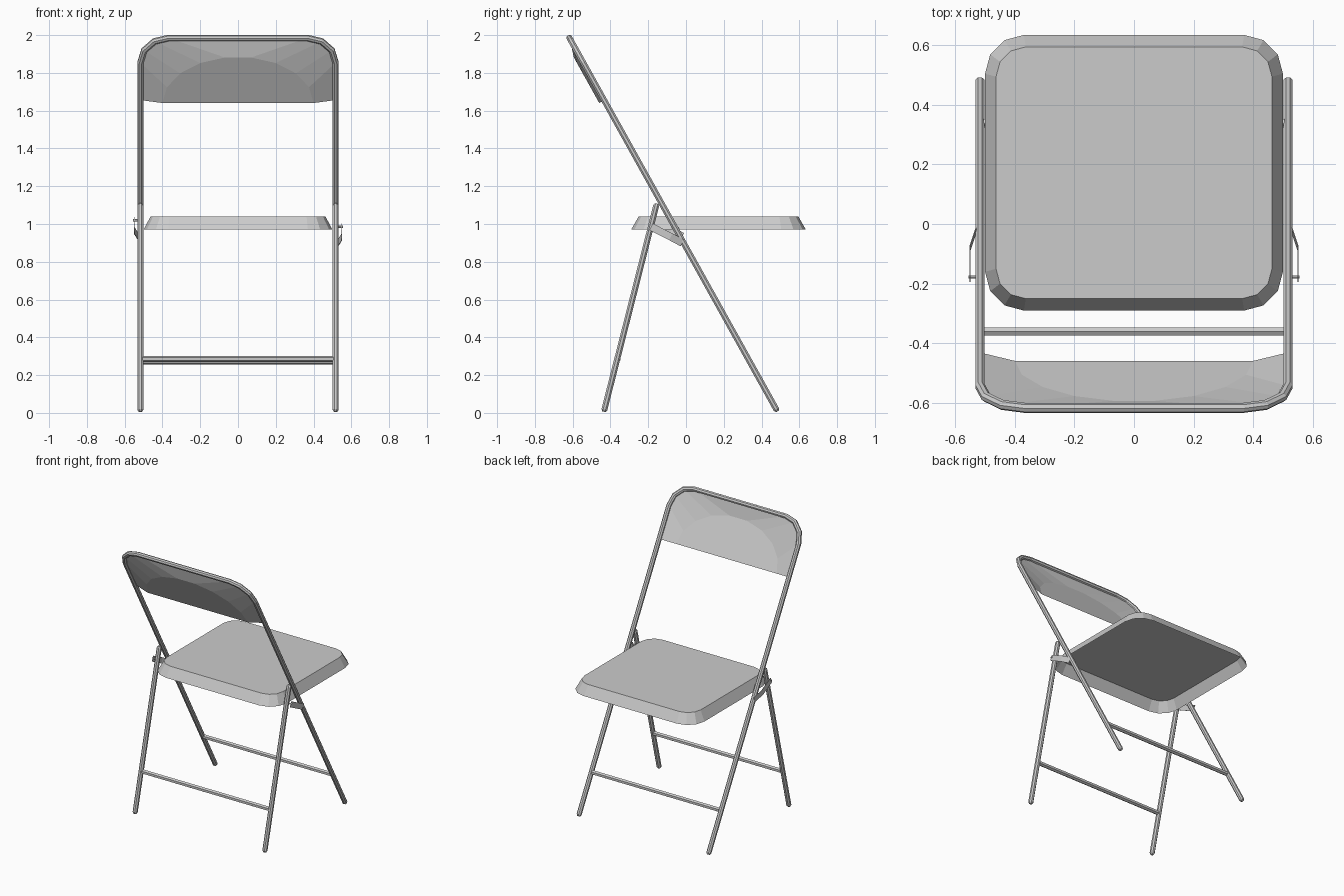
import bpy, bmesh
from math import sin, cos, pi, radians
from mathutils import Vector as V

if "Cube" in bpy.data.objects:
    bpy.data.objects.remove(bpy.data.objects["Cube"])


def finish(name, bm):
    bmesh.ops.recalc_face_normals(bm, faces=bm.faces)
    me = bpy.data.meshes.new(name)
    bm.to_mesh(me)
    bm.free()
    ob = bpy.data.objects.new(name, me)
    bpy.context.collection.objects.link(ob)
    return ob


def tube(name, pts, b, r, sides=8, cap=0.0):
    """Sweep a polygon along a planar path whose plane normal is b."""
    pts, b = [V(p) for p in pts], V(b).normalized()
    radii = [r] * len(pts)
    if cap:  # tapered ends
        d0, d1 = (pts[1] - pts[0]).normalized(), (pts[-1] - pts[-2]).normalized()
        pts = [pts[0], pts[0] + d0 * cap] + pts[1:-1] + [pts[-1] - d1 * cap, pts[-1]]
        radii = [r * 0.55] + [r] * (len(pts) - 2) + [r * 0.55]
    bm, rings = bmesh.new(), []
    for i, p in enumerate(pts):
        a = (p - pts[i - 1]).normalized() if i else (pts[1] - p).normalized()
        c = (pts[i + 1] - p).normalized() if i < len(pts) - 1 else a
        t = (a + c).normalized()
        side = t.cross(b) / max(t.dot(a), 0.5)
        ang = [2 * pi * (k + 0.5) / sides for k in range(sides)]
        rings.append([bm.verts.new(p + radii[i] * (side * cos(q) + b * sin(q))) for q in ang])
    for A, B in zip(rings, rings[1:]):
        for k in range(sides):
            j = (k + 1) % sides
            bm.faces.new((A[k], A[j], B[j], B[k]))
    bm.faces.new(rings[0])
    bm.faces.new(rings[-1])
    return finish(name, bm)


# Tilted plane of the long frame: u = x, s = distance up from the feet
FOOT = V((0, 0.484, 0.008))
D = (V((0, -0.617, 1.985)) - FOOT)
LEN = D.length
D.normalize()
N = V((1, 0, 0)).cross(D)
if N.y > 0:
    N = -N          # N points to the -y side


def on_frame(u, s, bow=0):
    return FOOT + V((u, 0, 0)) + D * s + N * bow


# Long U-shaped frame
X, R, T = 0.517, 0.15, 0.017
arc = [(X - R + R * cos(radians(a)), LEN - R + R * sin(radians(a))) for a in (0, 30, 60, 90)]
half = [(X, 0)] + arc
outline = half + [(-u, s) for u, s in reversed(half)]
tube("long_frame", [on_frame(*p) for p in outline], N, T, cap=0.012)

# Backrest: bowed dome-shaped field blended out to the frame
s0 = (1.655 - FOOT.z) / D.z
rim = [(X - 0.008, s0)] + arc
rim = rim + [(-u, s) for u, s in reversed(rim)]
bm = bmesh.new()
outer = [bm.verts.new(on_frame(u, s)) for u, s in rim]
inner = []
for i in range(len(rim)):
    t = pi * i / (len(rim) - 1)
    inner.append(bm.verts.new(on_frame(0.4 * cos(t), s0 + 0.28 * sin(t), 0.03)))
for i in range(len(rim) - 1):
    bm.faces.new((outer[i], outer[i + 1], inner[i + 1], inner[i]))
bm.faces.new(inner)
finish("backrest", bm)

# Short legs
for sx, tag in ((-1, "left"), (1, "right")):
    tube("short_leg_" + tag, [(sx * X, -0.435, 0.006), (sx * X, -0.155, 1.108)],
         (1, 0, 0), T, cap=0.012)

# Cross bars
tube("short_leg_bar", [(-0.505, -0.361, 0.286), (0.505, -0.361, 0.286)], (0, 0, 1), 0.016, 6)
tube("long_frame_bar", [(-0.505, 0.338, 0.271), (0.505, 0.338, 0.271)], (0, 0, 1), 0.016, 6)


# Seat: open-bottomed pan with sloping sides
def rounded_rect(bm, hx, hy, r, z, cy=0.172):
    loop = []
    for q in range(4):
        sx, sy = ((1, 1), (-1, 1), (-1, -1), (1, -1))[q]
        for a in (0, 30, 60, 90):
            w = radians(a + 90 * q)
            loop.append(bm.verts.new((sx * (hx - r) + r * cos(w),
                                      cy + sy * (hy - r) + r * sin(w), z)))
    return loop


bm = bmesh.new()
low = rounded_rect(bm, 0.50, 0.4625, 0.13, 0.97)
top = rounded_rect(bm, 0.463, 0.4225, 0.10, 1.04)
for i in range(len(low)):
    j = (i + 1) % len(low)
    bm.faces.new((low[i], low[j], top[j], top[i]))
bm.faces.new(top)
finish("seat", bm)

# Folding brackets and their pins
for sx, tag, dz in ((-1, "left", 0.035), (1, "right", 0)):
    bm = bmesh.new()
    w = V((0, 0.45, 0.89)) * 0.02
    rows = []
    for p in ((0.530, -0.02, 0.90), (0.550, -0.08, 0.932), (0.550, -0.185, 0.985)):
        c = V((sx * p[0], p[1], p[2] + dz))
        rows.append((bm.verts.new(c - w), bm.verts.new(c + w)))
    for a, b in zip(rows, rows[1:]):
        bm.faces.new((a[0], a[1], b[1], b[0]))
    ob = finish("bracket_" + tag, bm)
    m = ob.modifiers.new("thickness", 'SOLIDIFY')
    m.thickness, m.offset = 0.003, 0
    tube("pin_" + tag, [(sx * 0.525, -0.178, 0.985 + dz), (sx * 0.556, -0.178, 0.985 + dz)],
         (0, 0, 1), 0.006, 6)
